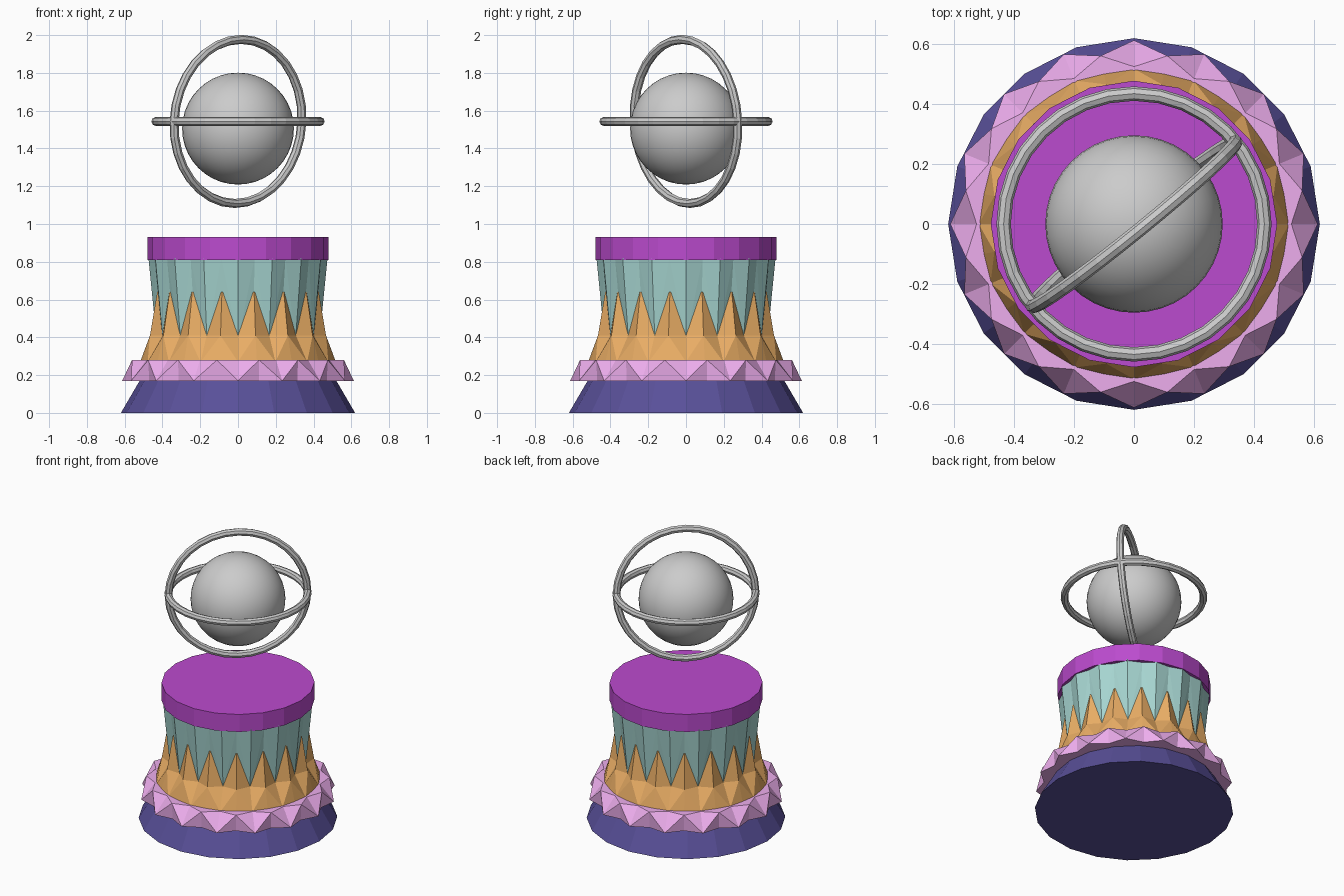
import bpy, math
from mathutils import Matrix, Vector

if "Cube" in bpy.data.objects:
    bpy.data.objects.remove(bpy.data.objects["Cube"])


def paint(obj, rgb):
    mat = bpy.data.materials.new(obj.name + "_colour")
    mat.diffuse_color = (*rgb, 1)
    mat.use_nodes = True
    mat.node_tree.nodes["Principled BSDF"].inputs["Base Color"].default_value = mat.diffuse_color
    obj.data.materials.append(mat)


def fluted_band(name, rings, rgb, points=16):
    """Closed loft; each ring is (z, radius on the axes, radius between)."""
    n = points * 2
    verts, faces = [], []
    for z, even, odd in rings:
        for i in range(n):
            a = 2 * math.pi * i / n
            r = odd if i % 2 else even
            verts.append((r * math.cos(a), r * math.sin(a), z))
    for k in range(len(rings) - 1):
        for i in range(n):
            j = (i + 1) % n
            a, b, c, d = k * n + i, k * n + j, (k + 1) * n + j, (k + 1) * n + i
            # split so that the creases form triangles
            if i % 2:
                faces += [(a, b, d), (b, c, d)]
            else:
                faces += [(a, b, c), (a, c, d)]
    faces.append(tuple(reversed(range(n))))
    faces.append(tuple(range((len(rings) - 1) * n, len(rings) * n)))
    mesh = bpy.data.meshes.new(name)
    mesh.from_pydata(verts, [], faces)
    obj = bpy.data.objects.new(name, mesh)
    bpy.context.collection.objects.link(obj)
    paint(obj, rgb)
    return obj


def drum(name, r1, r2, z1, z2, sides, rgb):
    bpy.ops.mesh.primitive_cone_add(vertices=sides, radius1=r1, radius2=r2,
                                    depth=z2 - z1, location=(0, 0, (z1 + z2) / 2))
    obj = bpy.context.object
    obj.name = name
    paint(obj, rgb)
    return obj


def hoop(name, matrix):
    bpy.ops.mesh.primitive_torus_add(major_radius=0.435, minor_radius=0.024,
                                     major_segments=32, minor_segments=8)
    obj = bpy.context.object
    obj.name = name
    obj.matrix_world = matrix
    return obj


# Pedestal, from the floor up
drum("base", 0.62, 0.515, 0.0, 0.18, 20, (0.10, 0.08, 0.32))
fluted_band("ruffle", [(0.17, 0.613, 0.565), (0.28, 0.525, 0.572)],
            (0.85, 0.42, 0.85))
fluted_band("lower_skirt", [(0.27, 0.518, 0.513), (0.41, 0.433, 0.475),
                            (0.64, 0.405, 0.436)], (0.82, 0.42, 0.13))
fluted_band("upper_skirt", [(0.38, 0.430, 0.405), (0.82, 0.474, 0.452)],
            (0.38, 0.66, 0.63))
drum("top_cap", 0.478, 0.478, 0.81, 0.93, 20, (0.50, 0.07, 0.62))

# Floating globe
bpy.ops.mesh.primitive_uv_sphere_add(segments=40, ring_count=20, radius=0.296,
                                     location=(0, 0, 1.505))
globe = bpy.context.object
globe.name = "globe"
bpy.ops.object.shade_smooth()

# Level hoop and slightly leaning upright hoop
centre = Matrix.Translation((0, 0, 1.543))
hoop("level_hoop", centre)
yaw, lean = math.radians(39), math.radians(3.5)
along = Vector((math.cos(yaw), math.sin(yaw), 0))
side = Vector((math.sin(yaw), -math.cos(yaw), 0))
up = Vector((0, 0, 1)) * math.cos(lean) + side * math.sin(lean)
turn = Matrix((along, up, along.cross(up))).transposed().to_4x4()
hoop("upright_hoop", centre @ turn)
